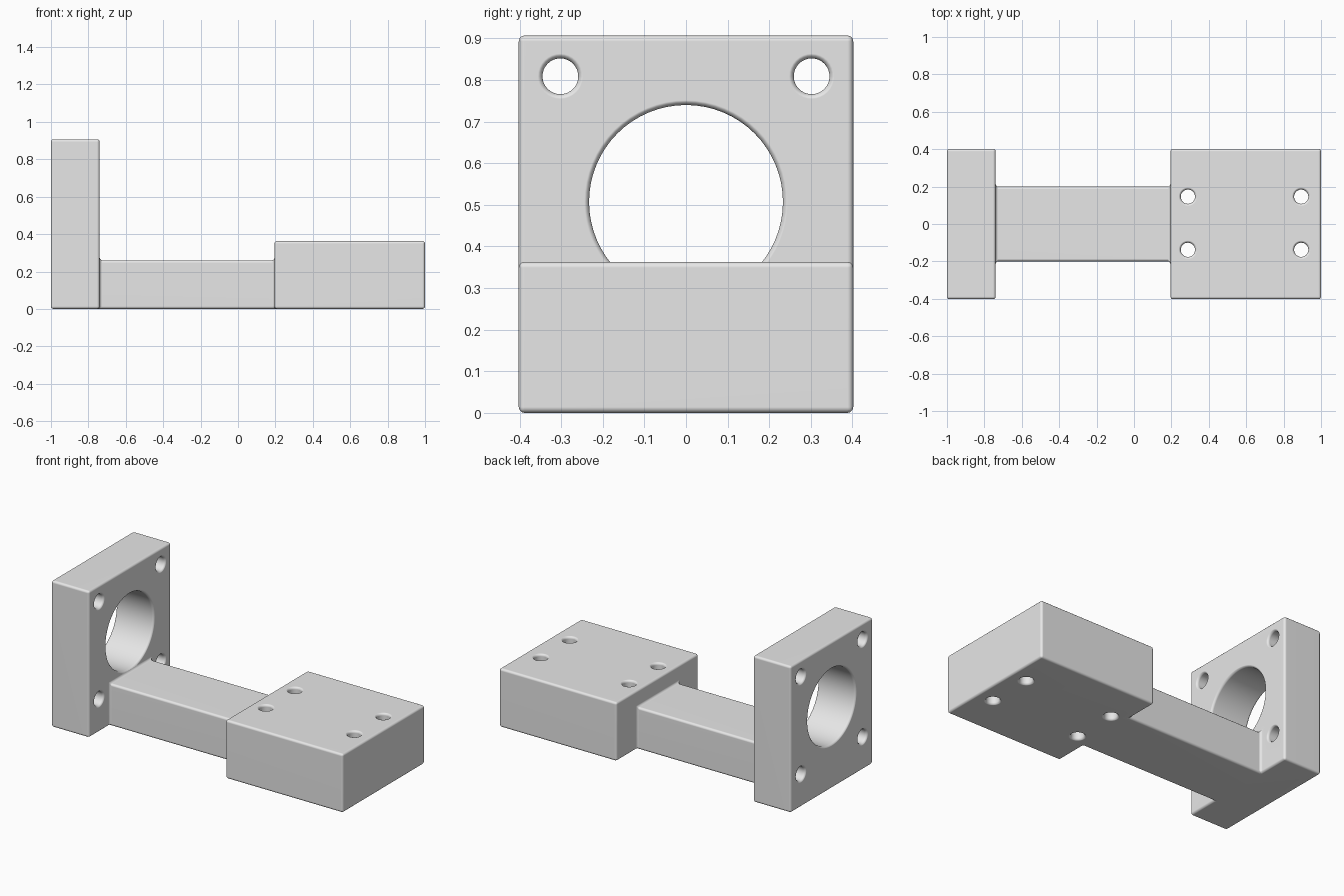
import bpy, bmesh, math
from mathutils import Matrix, Vector

old = bpy.data.objects.get("Cube")
if old:
    bpy.data.objects.remove(old, do_unlink=True)

HALF_W, ARM_W, ARM_H = 0.402, 0.2, 0.26
PLATE_X, PLATE_H = (-1.0, -0.74), 0.907
BASE_X, BASE_H = (1.0, 0.195), 0.363
ROUND = 0.014

grey = bpy.data.materials.new("plain grey")
grey.use_nodes = True
colour = (0.8, 0.8, 0.8, 1)
grey.diffuse_color = colour
grey.node_tree.nodes["Principled BSDF"].inputs["Base Color"].default_value = colour


def finish(bm, name):
    bmesh.ops.remove_doubles(bm, verts=bm.verts, dist=1e-5)
    bmesh.ops.recalc_face_normals(bm, faces=bm.faces)
    mesh = bpy.data.meshes.new(name)
    bm.to_mesh(mesh)
    bm.free()
    mesh.materials.append(grey)
    obj = bpy.data.objects.new(name, mesh)
    bpy.context.collection.objects.link(obj)
    return obj


def face(bm, points):
    bm.faces.new([bm.verts.new(p) for p in points])


def end_block(bm, outer, inner, h):
    """Block whose inner side leaves an opening for the arm."""
    w, a = HALF_W, ARM_W
    face(bm, [(outer, -w, h), (inner, -w, h), (inner, w, h), (outer, w, h)])
    face(bm, [(outer, -w, 0), (outer, w, 0), (outer, w, h), (outer, -w, h)])
    for y in (-w, w):
        face(bm, [(outer, y, 0), (inner, y, 0), (inner, y, h), (outer, y, h)])
    face(bm, [(inner, y, z) for y, z in
              ((-w, 0), (-w, h), (w, h), (w, 0),
               (a, 0), (a, ARM_H), (-a, ARM_H), (-a, 0))])


# Bracket body: upright plate, arm and base block in one solid
bm = bmesh.new()
end_block(bm, *PLATE_X, PLATE_H)
end_block(bm, *BASE_X, BASE_H)
x0, x1 = PLATE_X[1], BASE_X[1]
face(bm, [(x0, -ARM_W, ARM_H), (x1, -ARM_W, ARM_H), (x1, ARM_W, ARM_H), (x0, ARM_W, ARM_H)])
for y in (-ARM_W, ARM_W):
    face(bm, [(x0, y, 0), (x1, y, 0), (x1, y, ARM_H), (x0, y, ARM_H)])
half = [(PLATE_X[0], HALF_W), (x0, HALF_W), (x0, ARM_W),
        (x1, ARM_W), (x1, HALF_W), (BASE_X[0], HALF_W)]
face(bm, [(x, y, 0) for x, y in half] + [(x, -y, 0) for x, y in reversed(half)])
bracket = finish(bm, "bracket")


def add_cutter(bm, centre, axis, r, length, sides):
    """Round pin with flared ends, so that the hole rims come out rounded."""
    steps = [math.radians(a) for a in (0, 30, 60, 90)]
    flare = [(length / 2 - ROUND + 1.05 * ROUND * math.sin(a),
              r + ROUND * (1 - math.cos(a))) for a in steps]
    stations = [(-d, rad) for d, rad in reversed(flare)] + flare
    turn = Vector((0, 0, 1)).rotation_difference(Vector(axis)).to_matrix().to_4x4()
    place = Matrix.Translation(centre) @ turn
    rings = []
    for d, rad in stations:
        angles = [math.tau * i / sides for i in range(sides)]
        rings.append([bm.verts.new(place @ Vector((rad * math.cos(t), rad * math.sin(t), d)))
                      for t in angles])
    for low, high in zip(rings, rings[1:]):
        for i in range(sides):
            j = (i + 1) % sides
            bm.faces.new((low[i], low[j], high[j], high[i]))
    bm.faces.new(rings[0])
    bm.faces.new(rings[-1])


# Holes: large bore and four bolt holes in the plate, four in the base
bm = bmesh.new()
mid_x, thick = sum(PLATE_X) / 2, PLATE_X[1] - PLATE_X[0]
add_cutter(bm, (mid_x, 0, 0.507), (1, 0, 0), 0.233, thick, 64)
for s in (-1, 1):
    for t in (-1, 1):
        add_cutter(bm, (mid_x, s * 0.302, 0.507 + t * 0.302), (1, 0, 0), 0.043, thick, 32)
        add_cutter(bm, (0.591 + s * 0.303, 0.004 + t * 0.142, BASE_H / 2),
                   (0, 0, 1), 0.038, BASE_H, 32)
cutter = finish(bm, "hole_cutter")
cutter.hide_render = True

# Round the edges, then cut the holes
bevel = bracket.modifiers.new("rounded edges", "BEVEL")
bevel.width = ROUND
bevel.segments = 3
bevel.limit_method = "ANGLE"
cut = bracket.modifiers.new("holes", "BOOLEAN")
cut.operation = "DIFFERENCE"
cut.solver = "EXACT"
cut.object = cutter

bpy.ops.object.select_all(action="DESELECT")
bracket.select_set(True)
bpy.context.view_layer.objects.active = bracket
for name in [m.name for m in bracket.modifiers]:
    bpy.ops.object.modifier_apply(modifier=name)
bpy.data.objects.remove(cutter, do_unlink=True)
bpy.ops.object.shade_smooth_by_angle(angle=math.radians(40))
bracket.modifiers.new("flat face normals", "WEIGHTED_NORMAL").keep_sharp = True
